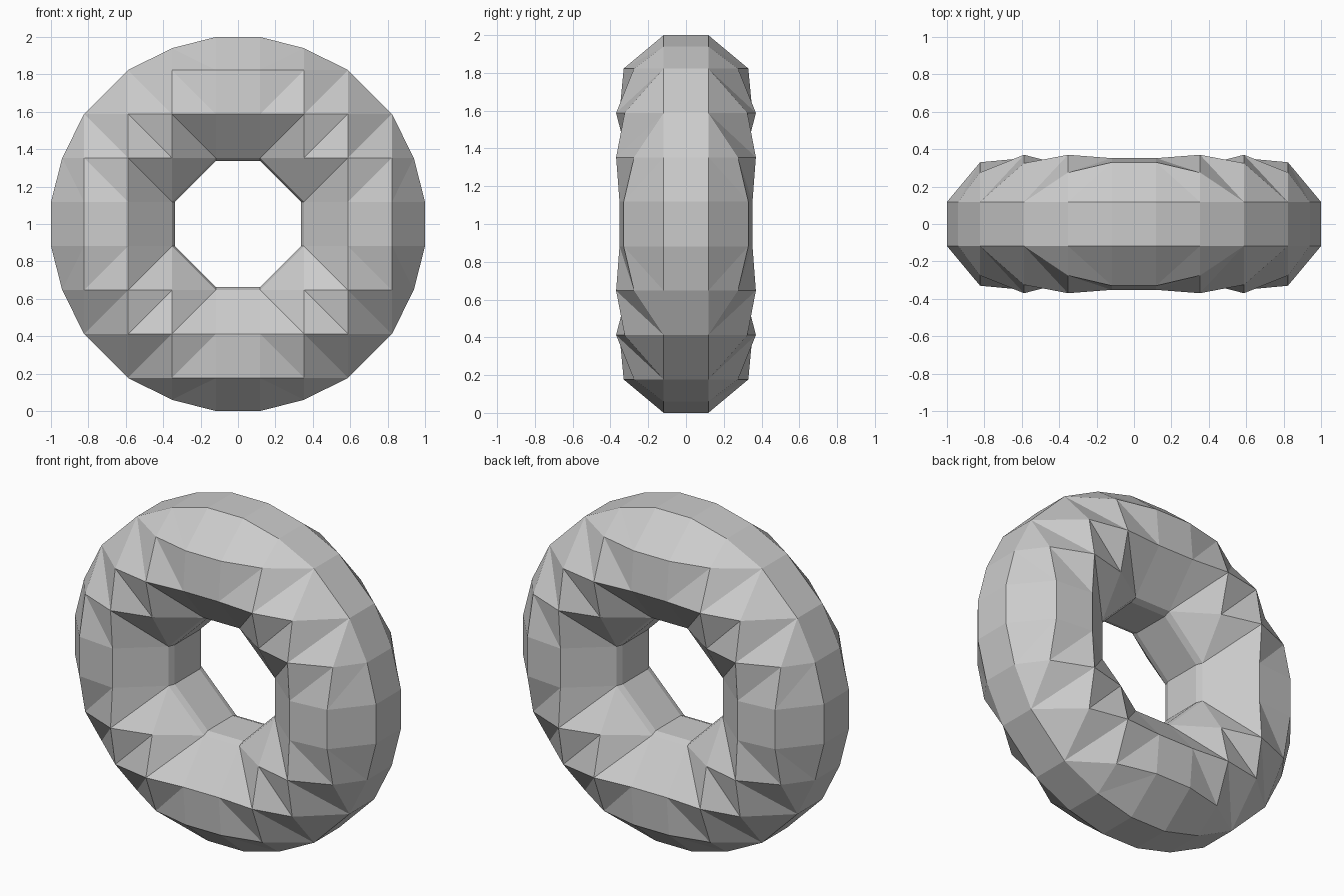
import bpy, bmesh

if "Cube" in bpy.data.objects:
    bpy.data.objects.remove(bpy.data.objects["Cube"])

U = 0.2353          # spacing of the lattice the ring is faceted on
RIM = 0.118         # half width of the flat inner and outer bands

# One eighth of the front: (larger, smaller lattice index) -> (larger, smaller, depth)
NODES = {
    (1, 0): (0.353, 0.118, 0.155),
    (1, 1): (0.353, 0.353, 0.310),
    (2, 0): (0.588, 0.118, 0.352),
    (2, 1): (0.588, 0.353, 0.370),
    (2, 2): (0.588, 0.588, 0.325),
    (3, 0): (0.823, 0.118, 0.330),
    (3, 1): (0.823, 0.353, 0.275),
    (3, 2): (0.823, 0.588, RIM),
    (4, 0): (1.000, 0.118, RIM),
    (4, 1): (0.940, 0.353, RIM),
}


def node(i, j):
    """Position of a lattice node (i, j are odd numbers, in half cells)."""
    a, b = abs(i) // 2, abs(j) // 2
    p = NODES.get((max(a, b), min(a, b)))
    if p is None:
        return None
    x, z = (p[0], p[1]) if a >= b else (p[1], p[0])
    return (x if i > 0 else -x, -p[2], 1 + (z if j > 0 else -z))


bm = bmesh.new()
verts = {}


def vert(co):
    key = tuple(round(c, 4) for c in co)
    if key not in verts:
        verts[key] = bm.verts.new(co)
    return verts[key]


def face(points):
    bm.faces.new([vert(p) for p in points])
    bm.faces.new([vert((x, -y, z)) for x, y, z in reversed(points)])


# Front and back shells, each cell split along its radial diagonal
for i in range(-9, 9, 2):
    for j in range(-9, 9, 2):
        cell = [(i, j), (i + 2, j), (i + 2, j + 2), (i, j + 2)]
        near = min(range(4), key=lambda k: cell[k][0] ** 2 + cell[k][1] ** 2)
        cell = cell[near:] + cell[:near]
        pts = [node(*c) for c in cell]
        solid = [p for p in pts if p]
        if len(solid) == 4:
            face([pts[0], pts[1], pts[2]])
            face([pts[0], pts[2], pts[3]])
        elif len(solid) == 3:
            face(solid)

# Bevelled lip of the octagonal hole
hole = [(1, 3), (3, 1), (3, -1), (1, -3), (-1, -3), (-3, -1), (-3, 1), (-1, 3)]


def lip(i, j):
    x, y, z = node(i, j)
    if abs(i) == 3:
        return (x * 0.338 / 0.353, -RIM, z)
    return (x, -RIM, 1 + (z - 1) * 0.338 / 0.353)


for k in range(8):
    a, b = hole[k], hole[(k + 1) % 8]
    face([node(*a), node(*b), lip(*b), lip(*a)])

# Flat bands joining front to back, outside and inside the ring
for e in [e for e in bm.edges if e.is_boundary and e.verts[0].co.y < 0]:
    p, q = (tuple(v.co) for v in e.verts)
    bm.faces.new([vert(p), vert(q), vert((q[0], -q[1], q[2])), vert((p[0], -p[1], p[2]))])

bmesh.ops.recalc_face_normals(bm, faces=bm.faces)
mesh = bpy.data.meshes.new("ring")
bm.to_mesh(mesh)
bm.free()

grey = bpy.data.materials.new("light grey")
grey.diffuse_color = (0.6, 0.6, 0.6, 1)
grey.use_nodes = True
grey.node_tree.nodes["Principled BSDF"].inputs["Base Color"].default_value = grey.diffuse_color
mesh.materials.append(grey)
ring = bpy.data.objects.new("ring", mesh)
bpy.context.collection.objects.link(ring)
